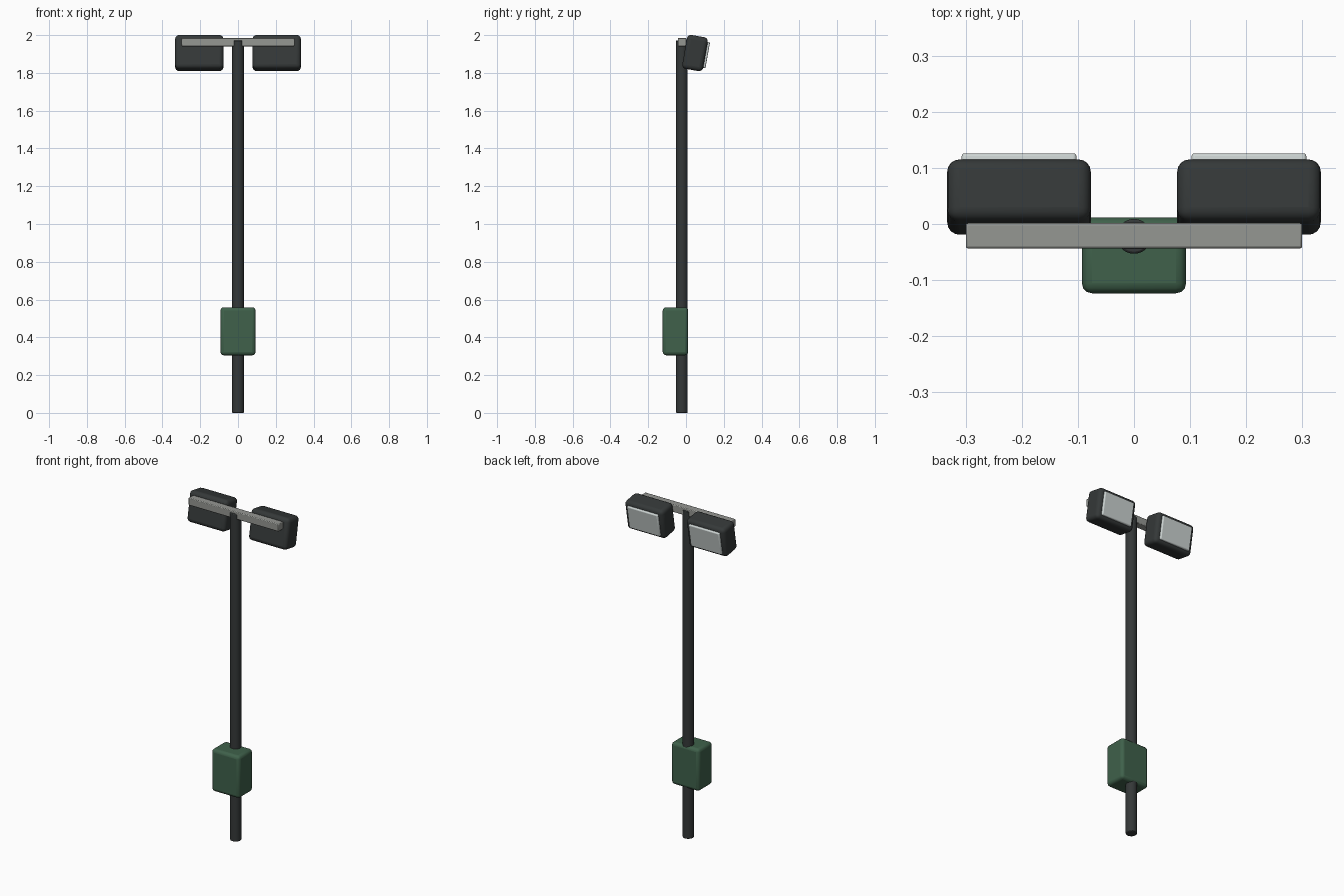
import bpy
from math import radians, sin, cos

if "Cube" in bpy.data.objects:
    bpy.data.objects.remove(bpy.data.objects["Cube"])


def material(name, rgb):
    m = bpy.data.materials.new(name)
    m.diffuse_color = (*rgb, 1)
    m.use_nodes = True
    m.node_tree.nodes["Principled BSDF"].inputs["Base Color"].default_value = m.diffuse_color
    return m


DARK = material("dark_metal", (0.035, 0.04, 0.04))
GREEN = material("green_paint", (0.05, 0.12, 0.07))
STEEL = material("steel", (0.3, 0.31, 0.29))
GLASS = material("glass", (0.6, 0.65, 0.64))


def finish(ob, name, mat, bevel, segments):
    ob.name = name
    ob.data.materials.append(mat)
    b = ob.modifiers.new("bevel", 'BEVEL')
    b.width, b.segments = bevel, segments
    b.limit_method = 'ANGLE'
    b.angle_limit = radians(40)
    bpy.ops.object.shade_smooth_by_angle(angle=radians(35))
    return ob


def box(name, loc, size, mat, bevel, segments=3, tilt=0):
    bpy.ops.mesh.primitive_cube_add(size=1, location=loc, rotation=(tilt, 0, 0))
    ob = bpy.context.object
    ob.scale = size
    bpy.ops.object.transform_apply(location=False, rotation=False, scale=True)
    return finish(ob, name, mat, bevel, segments)


# Pole
bpy.ops.mesh.primitive_cylinder_add(vertices=32, radius=0.031, depth=1.972,
                                    location=(0, -0.022, 0.986))
finish(bpy.context.object, "pole", DARK, 0.004, 2)

# Crossbar and control box
box("crossbar", (0, -0.021, 1.963), (0.6, 0.045, 0.045), STEEL, 0.004, 2)
box("control_box", (0, -0.056, 0.432), (0.186, 0.135, 0.254), GREEN, 0.018)

# Two floodlights, tilted downward towards the back
tilt = radians(-10)
cy, cz = 0.048, 1.905
off = 0.057
for side, s in (("left", -1), ("right", 1)):
    x = s * 0.205
    box(side + "_lamp_housing", (x, cy, cz), (0.256, 0.112, 0.182), DARK, 0.022, 4, tilt)
    box(side + "_lamp_glass", (x, cy + off * cos(tilt), cz + off * sin(tilt)),
        (0.205, 0.022, 0.14), GLASS, 0.006, 3, tilt)
